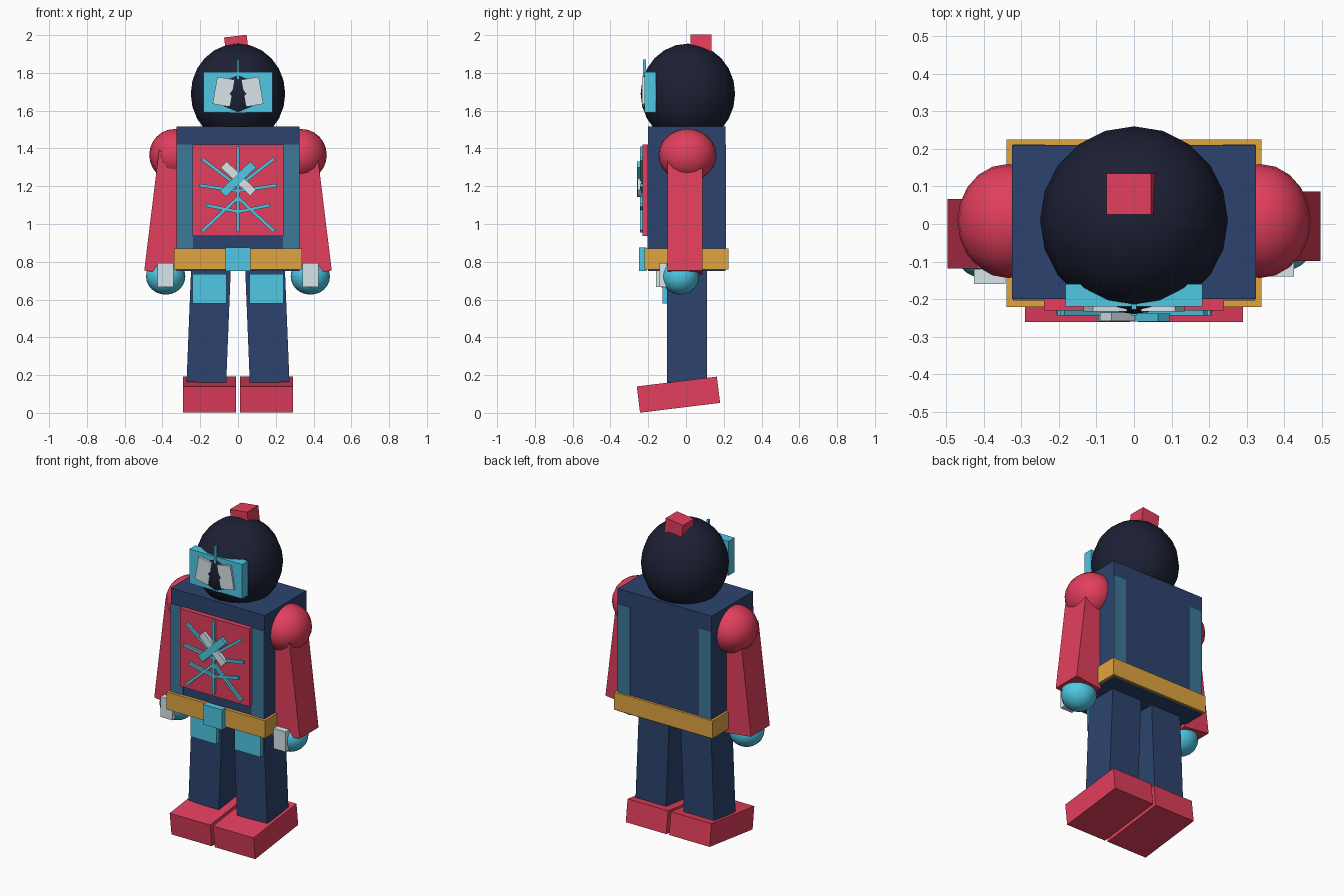
import bpy
from math import radians, atan2, hypot

if "Cube" in bpy.data.objects:
    bpy.data.objects.remove(bpy.data.objects["Cube"])


def material(name, rgb):
    # sRGB 0-255 to linear
    m = bpy.data.materials.new(name)
    m.diffuse_color = [((c / 255 + 0.055) / 1.055) ** 2.4 for c in rgb] + [1]
    m.use_nodes = True
    m.node_tree.nodes["Principled BSDF"].inputs["Base Color"].default_value = m.diffuse_color
    return m


RED = material("red", (226, 62, 92))
NAVY = material("navy", (44, 68, 110))
DARK = material("dark", (28, 32, 52))
TEAL = material("teal", (78, 200, 228))
DIM = material("dim_teal", (60, 120, 155))
GOLD = material("gold", (225, 165, 65))
PALE = material("pale", (215, 230, 235))


def finish(name, mat):
    ob = bpy.context.object
    ob.name = name
    ob.data.materials.append(mat)
    return ob


def box(name, centre, size, mat, rx=0, ry=0):
    bpy.ops.mesh.primitive_cube_add(size=1, location=centre,
                                    rotation=(radians(rx), radians(ry), 0))
    ob = finish(name, mat)
    ob.scale = size
    return ob


def ball(name, centre, radii, mat):
    bpy.ops.mesh.primitive_uv_sphere_add(segments=20, ring_count=12, radius=1, location=centre)
    ob = finish(name, mat)
    ob.scale = radii
    bpy.ops.object.shade_smooth()
    return ob


def strand(name, a, b, y, width, depth, mat):
    # flat bar between two points of the front plane
    dx, dz = b[0] - a[0], b[1] - a[1]
    ob = box(name, ((a[0] + b[0]) / 2, y, (a[1] + b[1]) / 2),
             (hypot(dx, dz), depth, width), mat)
    ob.rotation_euler.y = -atan2(dz, dx)
    return ob


# Head, visor and top knob
ball("head", (0, 0.01, 1.69), (0.25, 0.25, 0.265), DARK)
box("top_knob", (-0.008, 0.08, 1.945), (0.12, 0.11, 0.1), RED, ry=-7)
box("visor", (0, -0.19, 1.697), (0.365, 0.06, 0.215), TEAL)
box("brow_spike", (0, -0.22, 1.80), (0.013, 0.015, 0.14), TEAL)

# Torso, chest panel and belt
box("torso", (0, 0.005, 1.133), (0.65, 0.41, 0.765), NAVY)
box("chest_panel", (0, -0.215, 1.178), (0.48, 0.03, 0.485), RED)
box("belt", (0, 0.002, 0.815), (0.68, 0.445, 0.11), GOLD)
box("buckle", (0, -0.23, 0.813), (0.13, 0.04, 0.125), TEAL)

# Chest strands and crossed bars
strand("chest_strand_centre", (0, 0.957), (0, 1.41), -0.236, 0.017, 0.016, TEAL)
for s in (-1, 1):
    for a, b in (((0.19, 1.345), (0, 1.20)), ((0.19, 0.962), (0, 1.14)),
                 ((0.205, 1.205), (0, 1.175)), ((0.17, 1.10), (0, 1.065))):
        strand("chest_strand", (s * a[0], a[1]), (s * b[0], b[1]), -0.236, 0.017, 0.016, TEAL)
strand("cross_bar_pale", (-0.075, 1.315), (0.08, 1.165), -0.247, 0.045, 0.022, PALE)
strand("cross_bar_teal", (-0.08, 1.16), (0.08, 1.315), -0.249, 0.045, 0.022, TEAL)

# Paired parts
for s, side in ((-1, "left"), (1, "right")):
    dy = -0.02 if s < 0 else 0
    box(f"eye_{side}", (s * 0.077, -0.222, 1.70), (0.092, 0.022, 0.146), PALE, ry=-10 * s)
    box(f"side_strip_{side}", (s * 0.28, 0.004, 1.13), (0.085, 0.416, 0.58), DIM)
    ball(f"shoulder_{side}", (s * 0.335, 0.008, 1.365), (0.135, 0.152, 0.138), RED)
    box(f"arm_{side}", (s * 0.368, -0.006 + dy, 1.06), (0.18, 0.185, 0.64), RED, ry=-7 * s)
    ball(f"hand_{side}", (s * 0.383, -0.03 + dy, 0.722), (0.104, 0.1, 0.096), TEAL)
    box(f"hand_plate_{side}", (s * 0.384, -0.12 + dy, 0.73), (0.083, 0.04, 0.125), PALE)
    box(f"leg_{side}", (s * 0.155, 0.005, 0.47), (0.21, 0.21, 0.62), NAVY, ry=-2.3 * s)
    box(f"thigh_plate_{side}", (s * 0.152, -0.107, 0.657), (0.18, 0.035, 0.155), TEAL)
    box(f"foot_{side}", (s * 0.15, -0.04, 0.0965), (0.28, 0.427, 0.14), RED, rx=7)
